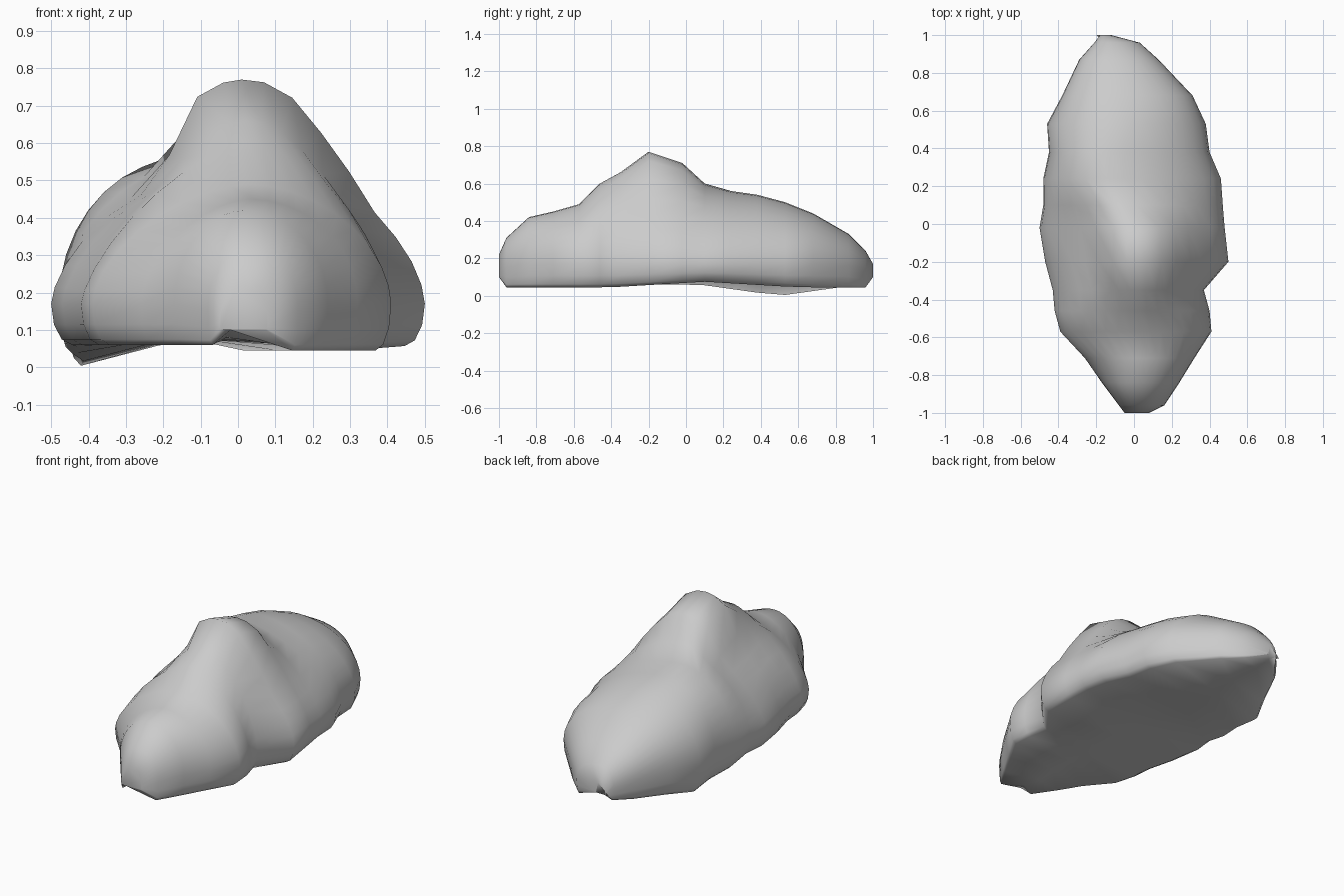
import bpy, bmesh
from math import cos, sin, pi

default_cube = bpy.data.objects.get("Cube")
if default_cube:
    bpy.data.objects.remove(default_cube, do_unlink=True)

# One grey stone colour
stone = bpy.data.materials.new("stone grey")
stone.use_nodes = True
grey = (0.6, 0.6, 0.6, 1)
stone.diffuse_color = grey
stone.node_tree.nodes["Principled BSDF"].inputs["Base Color"].default_value = grey

# Cross-sections from front to back:
# y, left edge, right edge, ridge x, body top, peak height, slope power at -x, at +x
STATIONS = [
    (-1, -.05, .08, .03, .22, 0, 1, 1),
    (-.96, -.08, .16, .03, .31, 0, .9, .9),
    (-.84, -.17, .24, .02, .42, 0, 1, 1),
    (-.71, -.26, .32, .03, .45, 0, 1.2, 1),
    (-.57, -.39, .41, .03, .49, 0, 1.2, 1.1),
    (-.46, -.42, .4, .02, .6, 0, 1.4, 1.2),
    (-.35, -.43, .37, .02, .61, .05, 1.4, 1.2),
    (-.2, -.47, .5, .01, .58, .19, 1.3, 1.2),
    (-.02, -.5, .48, .01, .57, .14, 1.25, 1.2),
    (.1, -.48, .47, -.05, .57, .03, 1.1, 1.2),
    (.24, -.48, .46, -.14, .56, 0, 1, 1.15),
    (.38, -.45, .4, -.12, .54, 0, 1, 1.1),
    (.53, -.46, .38, -.1, .5, 0, 1, 1.1),
    (.68, -.38, .31, -.08, .44, 0, .9, 1),
    (.87, -.29, .13, -.1, .33, 0, .9, 1),
    (.96, -.21, .03, -.11, .24, 0, .9, .9),
    (1, -.18, -.12, -.15, .17, 0, 1, 1),
]
UPPER, LOWER = 9, 3   # steps around each upper slope and each undercut


def peak_shape(x):
    """Flat-topped peak: steep on the -x side, long slope on the +x side."""
    rise = (x + .22) / .12
    fall = (.37 - x) / .25
    return max(0, min(1, rise, fall))


def rim_height(edge, y):
    """Underside height: a low corner at rear -x, a raised rim at rear +x."""
    if abs(y) > .97:
        return .1
    if edge < 0:
        return .06 - max(0, .06 - .14 * abs(y - .5))
    return .045 + .03 * max(0, 1 - 2 * abs(y - .1))


def section(y, left, right, ridge, top, peak, p_left, p_right):
    """Closed ring: over the crest, down the sides and under the rim."""
    mid = .05 + min(.12, (top - .05) * .4)

    def side(edge, power):
        pts = []
        for i in range(UPPER + 1):
            a = pi / 2 * i / UPPER
            x = ridge + (edge - ridge) * sin(a) ** power
            z = mid + (top - mid) * cos(a) ** power
            pts.append((x, y, z + peak * peak_shape(x)))
        for i in range(1, LOWER + 1):
            a = pi / 2 * i / LOWER
            pts.append((ridge + (edge - ridge) * (.89 + .11 * cos(a)), y,
                        mid - (mid - rim_height(edge, y)) * sin(a)))
        return pts

    # Underside is hollowed a little along its middle
    under = (ridge - .05, y, .1 if abs(y) > .9 else .08)
    return side(left, p_left) + [under] + side(right, p_right)[:0:-1]


# Boulder body lofted through the sections
bm = bmesh.new()
rings = [[bm.verts.new(p) for p in section(*s)] for s in STATIONS]
count = len(rings[0])
for a, b in zip(rings, rings[1:]):
    for i in range(count):
        j = (i + 1) % count
        bm.faces.new((a[i], a[j], b[j], b[i]))
bm.faces.new(rings[0])
bm.faces.new(rings[-1])
bmesh.ops.recalc_face_normals(bm, faces=bm.faces)

mesh = bpy.data.meshes.new("boulder")
bm.to_mesh(mesh)
bm.free()
mesh.materials.append(stone)
mesh.shade_smooth()
boulder = bpy.data.objects.new("boulder", mesh)
bpy.context.collection.objects.link(boulder)
